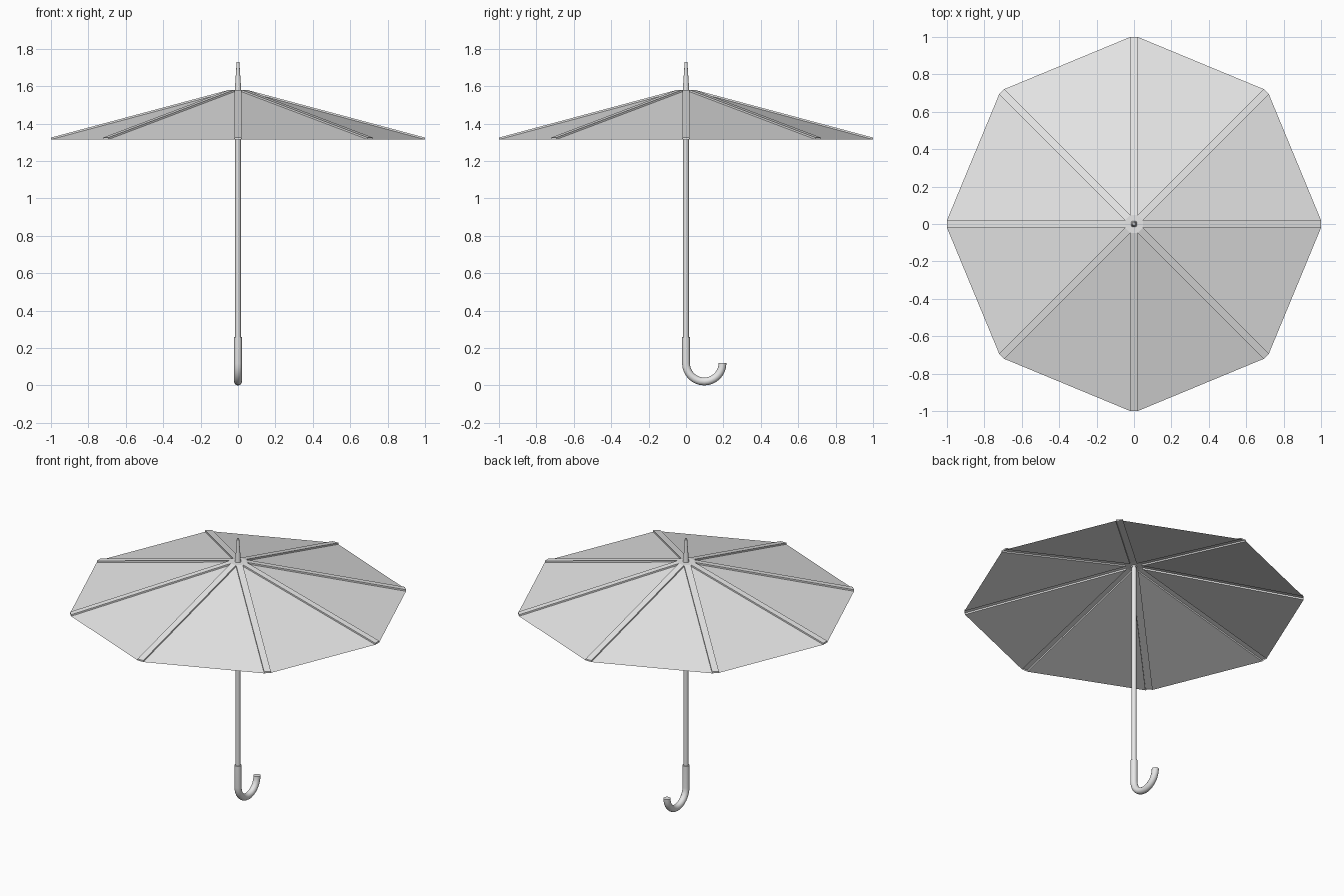
import bpy, bmesh, math
from mathutils import Vector, Matrix

if "Cube" in bpy.data.objects:
    bpy.data.objects.remove(bpy.data.objects["Cube"])

grey = bpy.data.materials.new("plain grey")
grey.diffuse_color = (0.8, 0.8, 0.8, 1)
grey.use_nodes = True
grey.node_tree.nodes["Principled BSDF"].inputs["Base Color"].default_value = grey.diffuse_color


def finish(bm, name, smooth=False):
    mesh = bpy.data.meshes.new(name)
    bm.to_mesh(mesh)
    bm.free()
    mesh.materials.append(grey)
    obj = bpy.data.objects.new(name, mesh)
    bpy.context.collection.objects.link(obj)
    if smooth:
        bpy.context.view_layer.objects.active = obj
        obj.select_set(True)
        bpy.ops.object.shade_smooth_by_angle(angle=math.radians(35))
        obj.select_set(False)
    return obj


def tapered_rod(name, r_low, r_high, z_low, z_high, sides=16):
    bm = bmesh.new()
    bmesh.ops.create_cone(bm, cap_ends=True, segments=sides, radius1=r_low,
                          radius2=r_high, depth=z_high - z_low,
                          matrix=Matrix.Translation((0, 0, (z_low + z_high) / 2)))
    return finish(bm, name, True)


# Canopy: eight flat panels joined by raised rib strips and a raised hub
SIDES, HALF, RIM_R, RIM_Z, TOP_Z, RAISE = 8, 0.02, 1.0, 1.315, 1.57, 0.01
HUB_R = HALF / math.tan(math.pi / SIDES)
bm = bmesh.new()


def ring_point(i, r, side, z):
    turn = Matrix.Rotation(i * math.tau / SIDES, 3, 'Z')
    return bm.verts.new(turn @ Vector((r, side * HALF, z)))


hub = [[ring_point(i, HUB_R, 1, TOP_Z + h) for i in range(SIDES)] for h in (0, RAISE)]
left = [[ring_point(i, RIM_R, 1, RIM_Z + h) for i in range(SIDES)] for h in (0, RAISE)]
right = [[ring_point(i, RIM_R, -1, RIM_Z + h) for i in range(SIDES)] for h in (0, RAISE)]
for i in range(SIDES):
    p, n = i - 1, (i + 1) % SIDES
    bm.faces.new((hub[0][i], left[0][i], right[0][n]))                      # panel
    bm.faces.new((hub[1][p], right[1][i], left[1][i], hub[1][i]))           # rib top
    bm.faces.new((hub[0][i], hub[1][i], left[1][i], left[0][i]))            # rib sides
    bm.faces.new((hub[0][p], right[0][i], right[1][i], hub[1][p]))
    bm.faces.new((right[0][i], left[0][i], left[1][i], right[1][i]))        # rib end
bm.faces.new(hub[1])
finish(bm, "canopy")

# Tip and shaft
tapered_rod("tip", 0.018, 0.007, TOP_Z, 1.73)
tapered_rod("shaft", 0.015, 0.015, 0.2, TOP_Z + 0.005)

# Hooked handle: round section swept down and around a half circle
R, r, COUNT = 0.0975, 0.021, 16
path = [(0.0, 0.26, 0.0)]
for k in range(17):
    a = math.pi * k / 16
    path.append((R - R * math.cos(a), R + r - R * math.sin(a), a))
bm = bmesh.new()
rings = []
for y, z, a in path:
    out = Vector((0, -math.cos(a), -math.sin(a)))
    rings.append([bm.verts.new(Vector((0, y, z)) + r * (Vector((math.cos(t), 0, 0)) + math.sin(t) * out))
                  for t in (math.tau * j / COUNT for j in range(COUNT))])
for a, b in zip(rings, rings[1:]):
    for j in range(COUNT):
        m = (j + 1) % COUNT
        bm.faces.new((a[j], a[m], b[m], b[j]))
bm.faces.new(rings[0])
bm.faces.new(rings[-1])
bmesh.ops.recalc_face_normals(bm, faces=bm.faces)
finish(bm, "handle", True)
